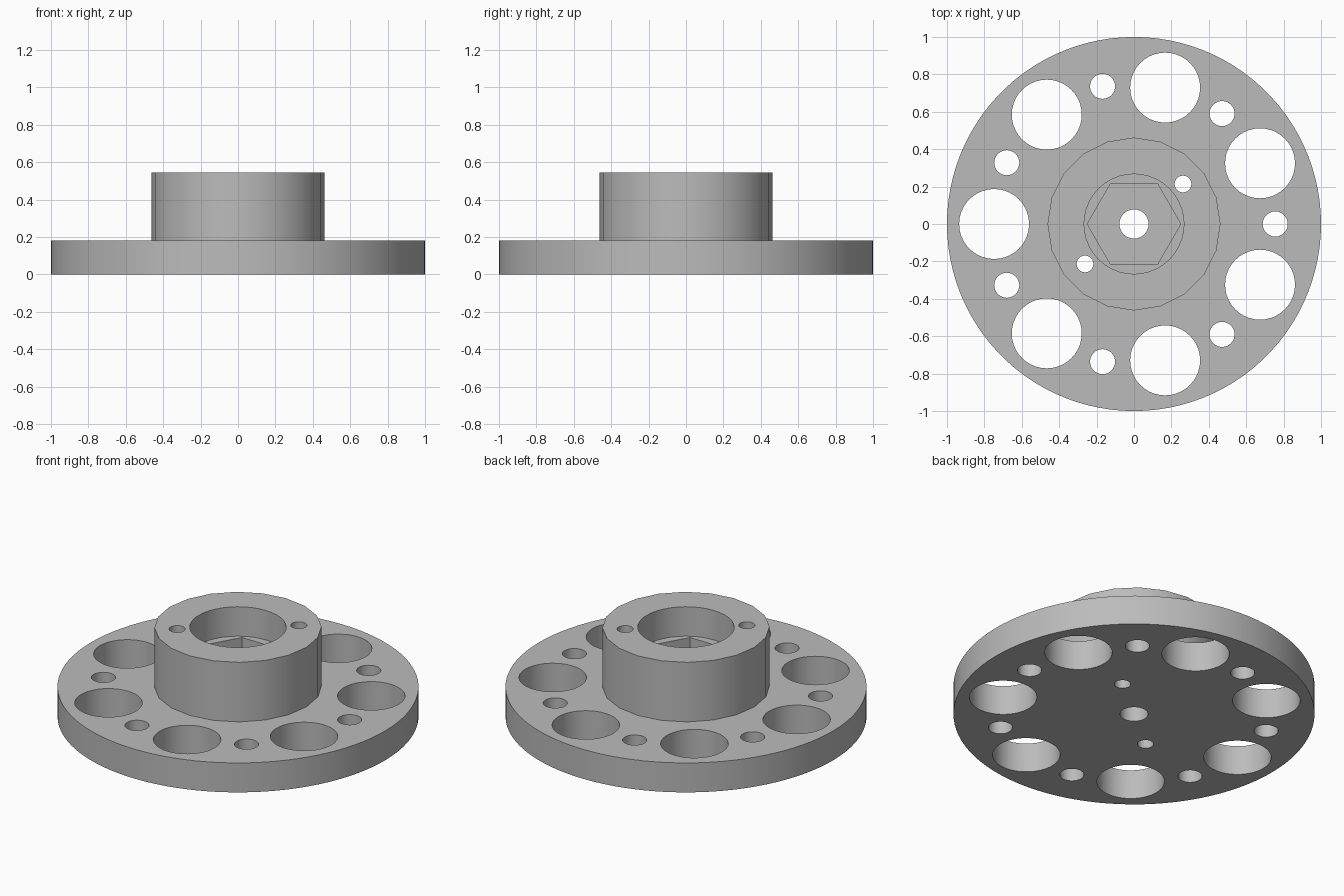
import bpy, math

if "Cube" in bpy.data.objects:
    bpy.data.objects.remove(bpy.data.objects["Cube"])

FLANGE_H, HUB_H = 0.18, 0.544
SEAT_Z, HEX_Z = 0.364, 0.18      # floors of the round bore and the hex pocket

grey = bpy.data.materials.new("plain grey")
grey.diffuse_color = (0.5, 0.5, 0.5, 1)
grey.use_nodes = True
grey.node_tree.nodes["Principled BSDF"].inputs["Base Color"].default_value = grey.diffuse_color


def cylinder(name, r, z0, z1, sides, x=0, y=0, turn=0):
    """Upright prism with its first corner on +x (turn in degrees)."""
    bpy.ops.mesh.primitive_cylinder_add(
        vertices=sides, radius=r, depth=z1 - z0, location=(x, y, (z0 + z1) / 2),
        rotation=(0, 0, math.radians(turn)))
    obj = bpy.context.object
    obj.name = name
    obj.data.materials.append(grey)
    return obj


def combine(target, tool, operation):
    """Apply a boolean and discard the tool."""
    bpy.context.view_layer.objects.active = target
    mod = target.modifiers.new(operation, 'BOOLEAN')
    mod.operation, mod.object, mod.solver = operation, tool, 'EXACT'
    bpy.ops.object.modifier_apply(modifier=mod.name)
    bpy.data.objects.remove(tool, do_unlink=True)


def drill(name, r, sides, ring, angle):
    """Through hole at a polar position."""
    a = math.radians(angle)
    hole = cylinder(name, r, -0.1, 0.7, sides, ring * math.cos(a), ring * math.sin(a))
    combine(wheel, hole, 'DIFFERENCE')


# Wide flange with a coarser raised hub
wheel = cylinder("flanged_hub", 1.0, 0, FLANGE_H, 100)
combine(wheel, cylinder("hub", 0.4625, FLANGE_H - 0.05, HUB_H, 20), 'UNION')

# Stepped centre: round bore, hexagonal nut pocket, shaft hole
combine(wheel, cylinder("bore", 0.267, SEAT_Z, 0.7, 40), 'DIFFERENCE')
combine(wheel, cylinder("nut_pocket", 0.25, HEX_Z, 0.5, 6, turn=30), 'DIFFERENCE')
drill("shaft_hole", 0.078, 32, 0, 0)

# Seven large and seven small holes alternate around the flange
for i in range(7):
    angle = i * 360 / 7
    drill("large_hole", 0.187, 40, 0.748, 180 + angle)
    drill("small_hole", 0.067, 32, 0.755, angle)

# Two bolt holes through the hub
for angle in (39.2, 219.2):
    drill("bolt_hole", 0.045, 24, 0.338, angle)

bpy.ops.object.select_all(action='DESELECT')
wheel.select_set(True)
bpy.context.view_layer.objects.active = wheel
bpy.ops.object.transform_apply(location=True, rotation=True, scale=True)
bpy.ops.object.shade_smooth_by_angle(angle=math.radians(30))
